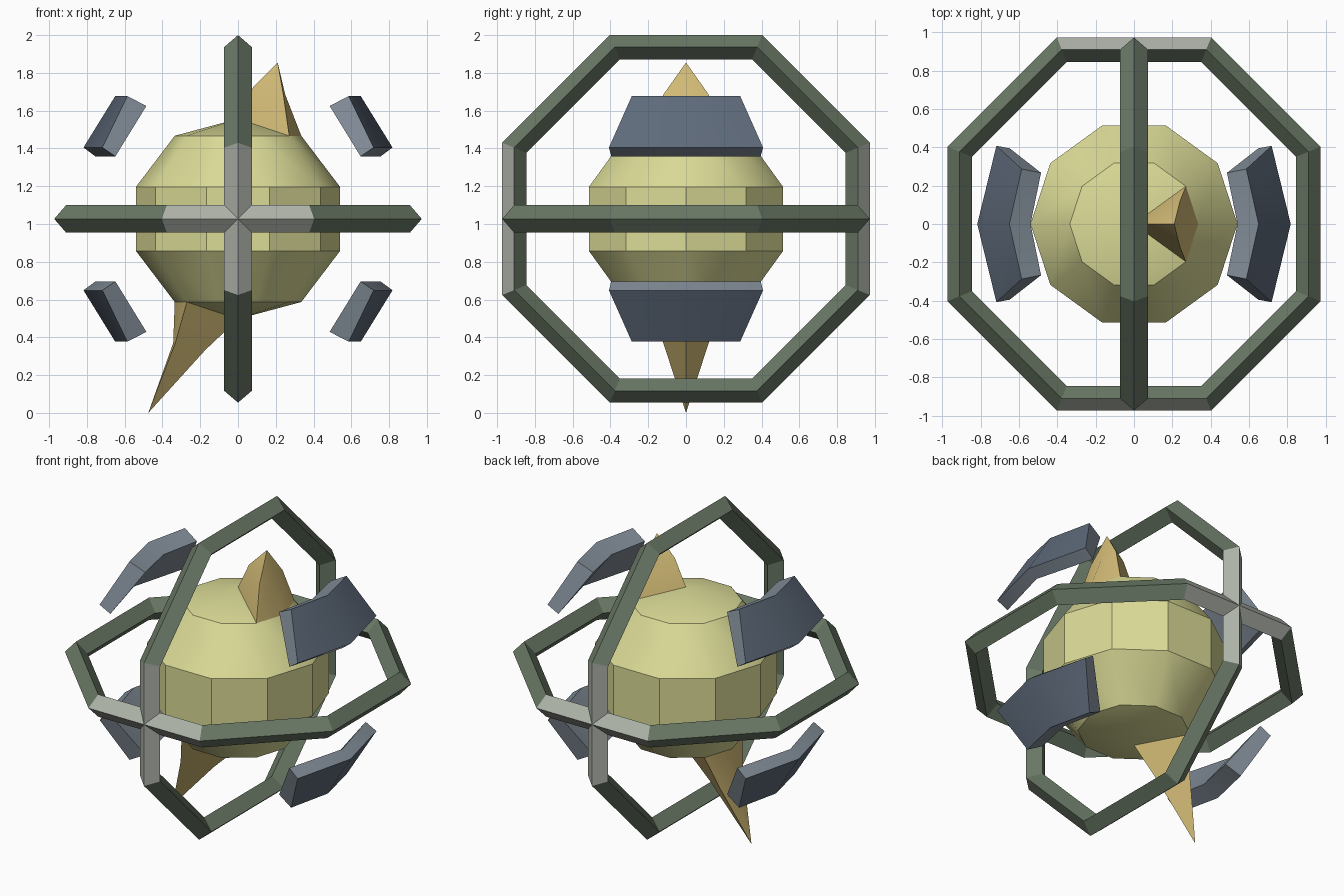
import bpy
import bmesh
import math
from mathutils import Vector

if "Cube" in bpy.data.objects:
    bpy.data.objects.remove(bpy.data.objects["Cube"])

MID = 1.027  # height of the centre of the whole model


def material(name, rgb):
    m = bpy.data.materials.new(name)
    lin = [((c / 255 + 0.055) / 1.055) ** 2.4 for c in rgb]
    m.diffuse_color = (*lin, 1)
    m.use_nodes = True
    m.node_tree.nodes["Principled BSDF"].inputs["Base Color"].default_value = m.diffuse_color
    return m


YELLOW = material("pale yellow", (219, 219, 151))
GOLD = material("gold", (214, 190, 120))
GREEN = material("dark green", (105, 120, 101))
GREY = material("light grey", (174, 179, 169))
SLATE = material("dark slate", (94, 106, 122))
EDGE = material("light slate", (130, 141, 152))


def build(name, verts, faces, mats, rule=None):
    """Make an object from vertices and faces; rule(face) picks the material slot."""
    bm = bmesh.new()
    vs = [bm.verts.new(v) for v in verts]
    for f in faces:
        bm.faces.new([vs[i] for i in f])
    bmesh.ops.recalc_face_normals(bm, faces=bm.faces[:])
    bm.normal_update()
    if rule:
        for f in bm.faces:
            f.material_index = rule(f)
    mesh = bpy.data.meshes.new(name)
    bm.to_mesh(mesh)
    bm.free()
    for m in mats:
        mesh.materials.append(m)
    ob = bpy.data.objects.new(name, mesh)
    bpy.context.collection.objects.link(ob)
    bpy.ops.object.select_all(action='DESELECT')
    ob.select_set(True)
    bpy.context.view_layer.objects.active = ob
    bpy.ops.object.shade_smooth_by_angle(angle=math.radians(30))
    return ob


# Core: ten-sided body with a straight waist and shallow caps
N = 10
verts = [(0, 0, MID + 0.53), (0, 0, MID - 0.53)]
for r, z in ((0.335, 0.44), (0.54, 0.17), (0.54, -0.17), (0.335, -0.44)):
    for i in range(N):
        a = math.tau * i / N
        verts.append((r * math.cos(a), r * math.sin(a), MID + z))
faces = []
for i in range(N):
    j = (i + 1) % N
    faces.append((0, 2 + i, 2 + j))
    faces.append((1, 2 + 3 * N + j, 2 + 3 * N + i))
    for k in range(3):
        a, b = 2 + k * N, 2 + (k + 1) * N
        faces.append((a + i, b + i, b + j, a + j))
build("core_body", verts, faces, [YELLOW])


# Spikes: four-sided, bent at a middle section, growing out of each cap
def spike(name, sx, sz, middle, tip):
    inner, side, outer = middle
    base = [(0, 0, MID + sz * 0.53), (sx * 0.271, -0.197, MID + sz * 0.44),
            (sx * 0.335, 0, MID + sz * 0.44), (sx * 0.271, 0.197, MID + sz * 0.44)]
    mid = [(inner[0], 0, inner[1]), (side[0], -0.12, side[1]),
           (outer[0], 0, outer[1]), (side[0], 0.12, side[1])]
    faces = []
    for i in range(4):
        j = (i + 1) % 4
        faces += [(i, j, 4 + j, 4 + i), (4 + i, 4 + j, 8)]
    faces.append((3, 2, 1, 0))
    build(name, base + mid + [(tip[0], 0, tip[1])], faces, [GOLD])


spike("top_spike", 1, 1, [(0.08, 1.725), (0.24, 1.685), (0.25, 1.685)], (0.21, 1.855))
spike("bottom_spike", -1, -1, [(-0.174, 0.332), (-0.332, 0.37), (-0.343, 0.37)], (-0.475, 0.0))


# Octagonal rings with a diamond section; outer faces at front and back are grey
def ring(name, place):
    section = [(0.973, 0), (0.91, 0.073), (0.845, 0), (0.91, -0.073)]
    verts, faces = [], []
    for i in range(8):
        a = math.tau * (i + 0.5) / 8
        for apothem, w in section:
            r = apothem / math.cos(math.pi / 8)
            verts.append(place(r * math.cos(a), r * math.sin(a), w))
        for k in range(4):
            n, m = (i + 1) % 8, (k + 1) % 4
            faces.append((4 * i + k, 4 * i + m, 4 * n + m, 4 * n + k))
    build(name, verts, faces, [GREEN, GREY],
          lambda f: int(abs(f.calc_center_median().y) > 0.93))


ring("vertical_ring", lambda u, v, w: Vector((w, u, MID + v)))
ring("level_ring", lambda u, v, w: Vector((u, v, MID + w)))


# Armour plates: bent in the middle, mirrored left/right and up/down
# corner order: lower outer, upper outer, upper inner, lower inner
END = [(0.718, 0.408, 1.405), (0.586, 0.287, 1.677), (0.485, 0.267, 1.625), (0.649, 0.395, 1.358)]
CENTRE = [(0.818, 0, 1.405), (0.65, 0, 1.677), (0.54, 0, 1.625), (0.755, 0, 1.358)]
for sx, xname in ((-1, "left"), (1, "right")):
    for sz, zname in ((-1, "lower"), (1, "upper")):
        stations = [[(x, -y, z) for x, y, z in END], CENTRE, END]
        verts = [(sx * x, y, MID + sz * (z - MID)) for s in stations for x, y, z in s]
        faces = [(0, 1, 2, 3), (8, 9, 10, 11)]
        for s in (0, 4):
            for k in range(4):
                m = (k + 1) % 4
                faces.append((s + k, s + m, s + 4 + m, s + 4 + k))
        # broad outer faces point outward and away from the middle height
        build(f"{zname}_{xname}_plate", verts, faces, [SLATE, EDGE],
              lambda f: 0 if f.normal.x * sx > 0.6 and f.normal.z * sz > 0.3 else 1)
